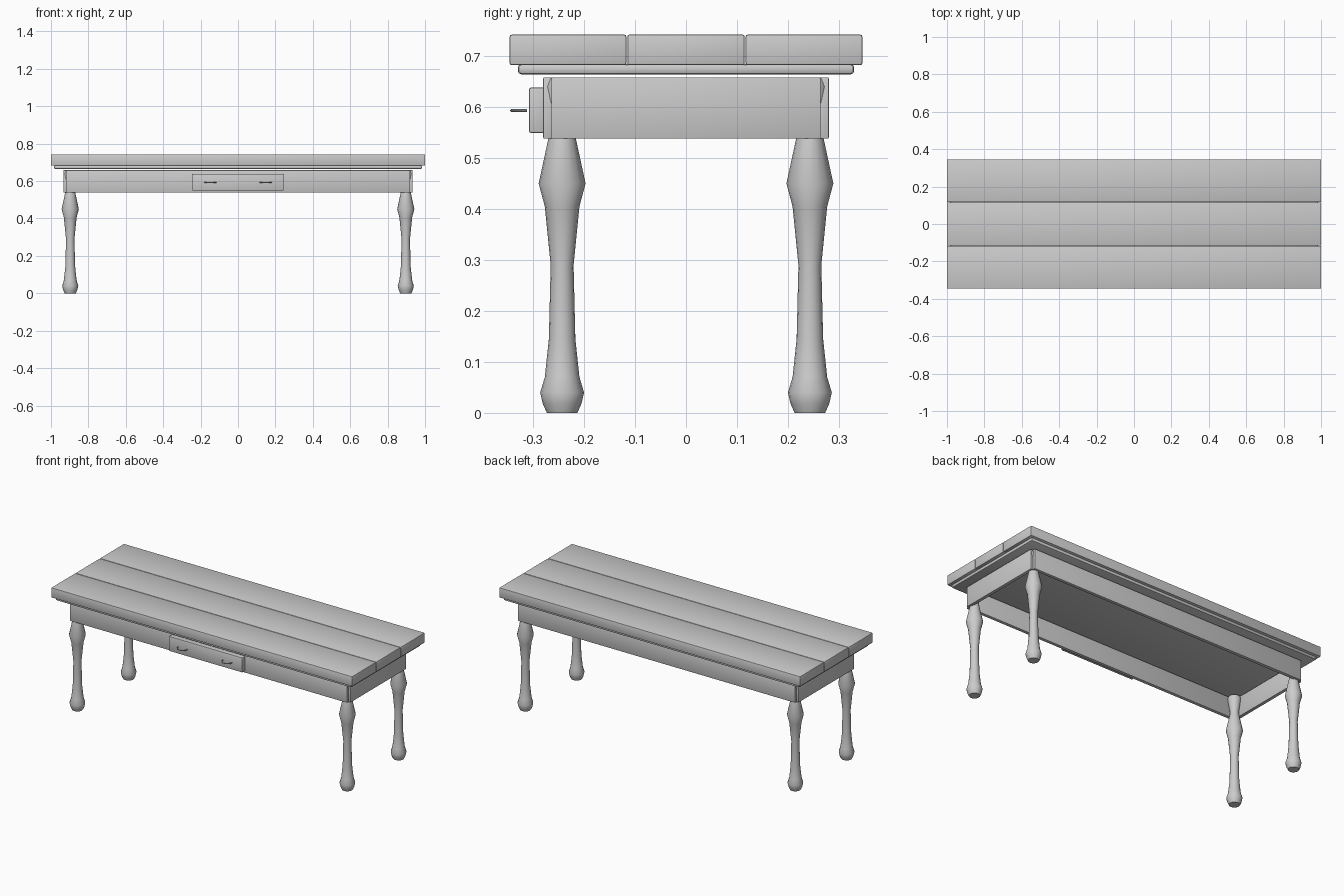
import bpy, bmesh
from math import pi, cos, sin, radians

if "Cube" in bpy.data.objects:
    bpy.data.objects.remove(bpy.data.objects["Cube"])


def finish(name, bm, angle=35):
    bmesh.ops.recalc_face_normals(bm, faces=bm.faces)
    me = bpy.data.meshes.new(name)
    bm.to_mesh(me)
    bm.free()
    ob = bpy.data.objects.new(name, me)
    bpy.context.collection.objects.link(ob)
    bpy.ops.object.select_all(action='DESELECT')
    ob.select_set(True)
    bpy.context.view_layer.objects.active = ob
    bpy.ops.object.shade_smooth_by_angle(angle=radians(angle))
    return ob


def board(name, x0, x1, y0, y1, z0, z1, bevel=0.004):
    bm = bmesh.new()
    bmesh.ops.create_cube(bm, size=1)
    for v in bm.verts:
        v.co.x = x1 if v.co.x > 0 else x0
        v.co.y = y1 if v.co.y > 0 else y0
        v.co.z = z1 if v.co.z > 0 else z0
    bmesh.ops.bevel(bm, geom=bm.edges[:], offset=bevel, segments=2,
                    profile=0.5, affect='EDGES')
    return finish(name, bm)


def turned_leg(name, cx, cy, profile, sides=16):
    bm = bmesh.new()
    rings = [[bm.verts.new((cx + r * cos(2 * pi * i / sides),
                            cy + r * sin(2 * pi * i / sides), z))
              for i in range(sides)] for r, z in profile]
    for a, b in zip(rings, rings[1:]):
        for i in range(sides):
            j = (i + 1) % sides
            bm.faces.new((a[i], a[j], b[j], b[i]))
    bm.faces.new(rings[0][::-1])
    bm.faces.new(rings[-1])
    return finish(name, bm, 40)


def bow_handle(name, cx, cy, cz, major=0.03, minor=0.003, steps=12, sides=8):
    # half ring lying flat, bulging to the front
    bm = bmesh.new()
    rings = []
    for s in range(steps + 1):
        a = pi + pi * s / steps
        ring = []
        for k in range(sides):
            t = 2 * pi * k / sides
            r = major + minor * cos(t)
            ring.append(bm.verts.new((cx + r * cos(a), cy + r * sin(a),
                                      cz + minor * sin(t))))
        rings.append(ring)
    for a, b in zip(rings, rings[1:]):
        for i in range(sides):
            j = (i + 1) % sides
            bm.faces.new((a[i], a[j], b[j], b[i]))
    bm.faces.new(rings[0])
    bm.faces.new(rings[-1])
    return finish(name, bm)


# Table top: three planks over a narrower slab
for i, (y0, y1) in enumerate([(-0.346, -0.117), (-0.115, 0.115), (0.117, 0.346)]):
    board(f"top_plank_{i + 1}", -1, 1, y0, y1, 0.682, 0.742)
board("under_slab", -0.983, 0.983, -0.33, 0.33, 0.664, 0.684, 0.007)

# Apron boards, leaving a small notch at every corner
for s, side in ((-1, "front"), (1, "back")):
    ys = sorted((s * 0.28, s * 0.26))
    board(f"{side}_apron", -0.92, 0.92, *ys, 0.538, 0.658, 0.002)
for s, side in ((-1, "left"), (1, "right")):
    xs = sorted((s * 0.934, s * 0.914))
    board(f"{side}_apron", *xs, -0.264, 0.264, 0.538, 0.658, 0.002)

# Turned legs
profile = [(0.030, 0), (0.038, 0.018), (0.043, 0.04), (0.034, 0.07),
           (0.026, 0.145), (0.0225, 0.29), (0.034, 0.405), (0.046, 0.45),
           (0.027, 0.538), (0.023, 0.56), (0.0372, 0.64), (0.032, 0.656)]
for sx, a in ((-1, "left"), (1, "right")):
    for sy, b in ((-1, "front"), (1, "back")):
        turned_leg(f"{b}_{a}_leg", sx * 0.897, sy * 0.243, profile)

# Drawer front and its two handles
board("drawer_front", -0.244, 0.244, -0.308, -0.275, 0.549, 0.638)
for s, side in ((-1, "left"), (1, "right")):
    bow_handle(f"{side}_drawer_handle", s * 0.148, -0.312, 0.593)
